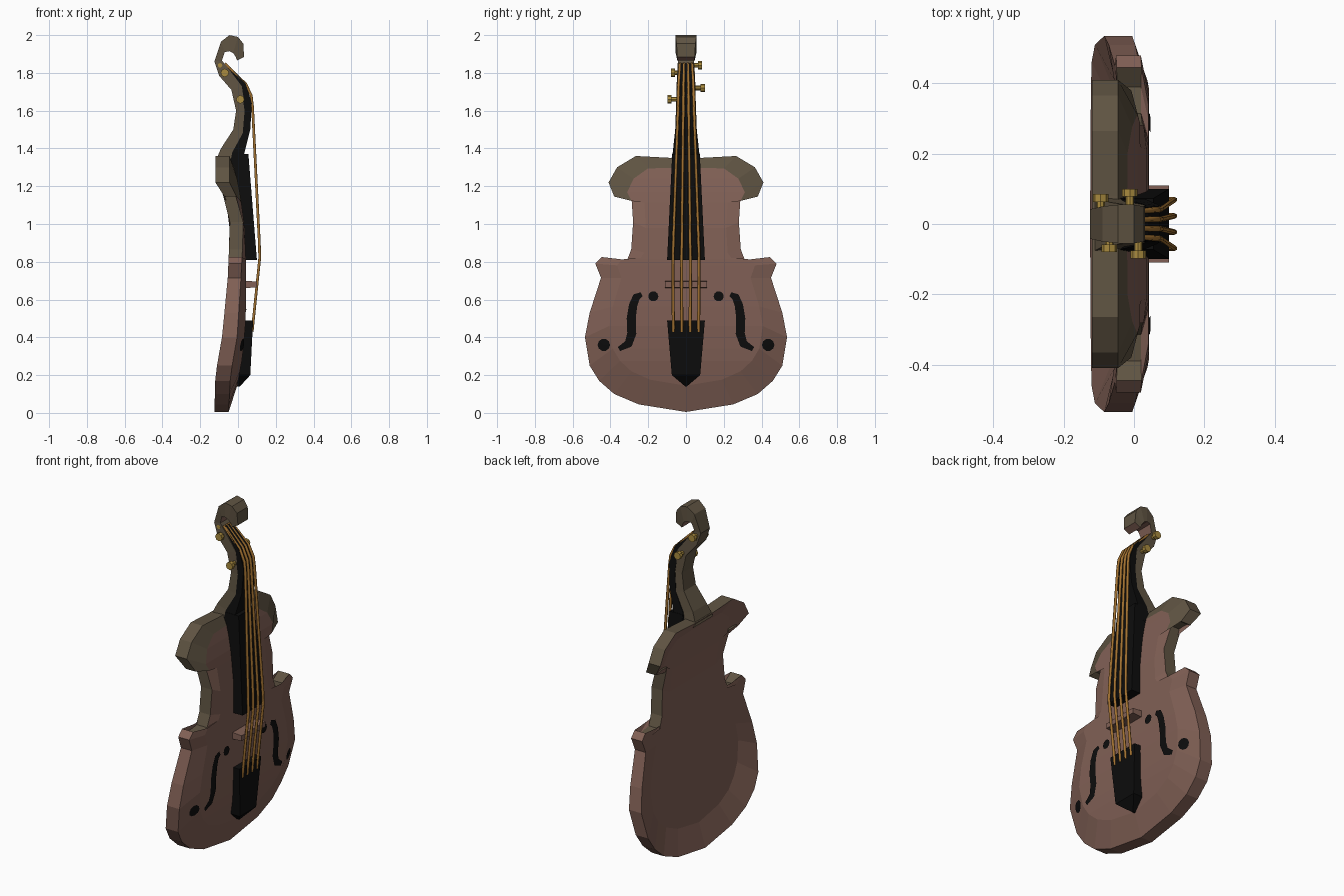
import bpy, bmesh, math
from mathutils import Vector
from mathutils.bvhtree import BVHTree

if "Cube" in bpy.data.objects:
    bpy.data.objects.remove(bpy.data.objects["Cube"])


def material(name, col):
    m = bpy.data.materials.new(name)
    m.diffuse_color = (*col, 1)
    m.use_nodes = True
    m.node_tree.nodes["Principled BSDF"].inputs["Base Color"].default_value = m.diffuse_color
    return m


RED = material("red_brown_wood", (0.22, 0.118, 0.092))
OLIVE = material("olive_brown_wood", (0.115, 0.088, 0.055))
BLACK = material("black_ebony", (0.004, 0.004, 0.004))
STRING = material("amber_string", (0.36, 0.165, 0.03))
BRASS = material("brass_peg", (0.40, 0.26, 0.05))


def make(name, verts, faces, mats, idx=None):
    me = bpy.data.meshes.new(name)
    me.from_pydata(verts, [], faces)
    for m in mats:
        me.materials.append(m)
    if idx:
        for p, i in zip(me.polygons, idx):
            p.material_index = i
    bm = bmesh.new()
    bm.from_mesh(me)
    bmesh.ops.recalc_face_normals(bm, faces=bm.faces)
    bm.to_mesh(me)
    bm.free()
    ob = bpy.data.objects.new(name, me)
    bpy.context.collection.objects.link(ob)
    return ob


def loft(name, sections, mats, inner_from=99):
    """sections: back x, back z, front x, front z, half width"""
    v, f, idx = [], [], []
    for bx, bz, fx, fz, w in sections:
        v += [(bx, -w, bz), (bx, w, bz), (fx, w, fz), (fx, -w, fz)]
    n = len(sections)
    for i in range(n - 1):
        for k in range(4):
            a, b = i * 4 + k, i * 4 + (k + 1) % 4
            f.append((a, b, b + 4, a + 4))
            idx.append(1 if k == 2 and i >= inner_from else 0)
    f += [(3, 2, 1, 0), tuple(range(n * 4 - 4, n * 4))]
    idx += [0, 1 if inner_from < 99 else 0]
    return make(name, v, f, mats, idx)


def lerp(table, z):
    if z <= table[0][0]:
        return table[0][1]
    for (a, p), (b, q) in zip(table, table[1:]):
        if z <= b:
            return p + (q - p) * (z - a) / (b - a)
    return table[-1][1]


# Body: half outline (y, z), rim depth tables (z, x)
outline = [(0, .005), (.25, .045), (.38, .1), (.46, .17), (.51, .25), (.535, .4), (.51, .53),
           (.45, .715), (.48, .79), (.445, .825), (.39, .79), (.315, .8), (.29, .865),
           (.28, 1.01), (.29, 1.16), (.35, 1.165), (.38, 1.145), (.41, 1.22),
           (.365, 1.3), (.265, 1.36), (.08, 1.35)]
rim_back = [(0, -.125), (.2, -.12), (.4, -.085), (.7, -.055), (1.0, -.042), (1.12, -.055), (1.22, -.12)]
rim_front = [(0, -.05), (.2, -.04), (.4, -.005), (.7, .015), (1.0, .03), (1.12, .005), (1.22, -.045)]
top_x = [(.14, -.005), (.3, .025), (.5, .042), (.8, .042), (1.0, .035), (1.2, .005), (1.3, -.02)]
back_x = [(.14, -.085), (.3, -.062), (.6, -.047), (1.0, -.045), (1.3, -.09)]

N = len(outline)
inner, last = [], 0
for y, z in outline:
    zi = .7 + (z - .7) * (.8 if z < .7 else .9)
    last = max(last + .004, zi)
    inner.append((y * .76, last))
# rings: front inner, front rim, back rim, back inner; each left half and right half
rings = [(inner, top_x), (outline, rim_front), (outline, rim_back), (inner, back_x)]
verts, faces, idx = [], [], []
for pts, tab in rings:
    for s in (1, -1):
        verts += [(lerp(tab, z), s * y, z) for y, z in pts]


def vid(ring, side, i):
    return ring * 2 * N + side * N + i


for side in (0, 1):
    for i in range(N - 1):
        for r in range(3):
            faces.append((vid(r, side, i), vid(r, side, i + 1), vid(r + 1, side, i + 1), vid(r + 1, side, i)))
            idx.append(1 if (r == 1 and i >= 9) or (r == 0 and i >= 15) else 0)
for r in range(3):
    faces.append((vid(r, 0, N - 1), vid(r, 1, N - 1), vid(r + 1, 1, N - 1), vid(r + 1, 0, N - 1)))
    idx.append(1 if r < 2 else 0)
for r in (0, 3):
    for i in range(N - 1):
        faces.append((vid(r, 0, i), vid(r, 0, i + 1), vid(r, 1, i + 1), vid(r, 1, i)))
        idx.append(0)
body = make("body", verts, faces, [RED, OLIVE], idx)
bm = bmesh.new()
bm.from_mesh(body.data)
bmesh.ops.remove_doubles(bm, verts=bm.verts, dist=.0005)
bmesh.ops.recalc_face_normals(bm, faces=bm.faces)
bm.to_mesh(body.data)
tree = BVHTree.FromBMesh(bm)
bm.free()


def on_top(y, z):
    hit = tree.ray_cast(Vector((1, y, z)), Vector((-1, 0, 0)))[0]
    return ((hit.x if hit else 0) + .005, y, z)


# Sound holes: thin ribbons and dots laid on the top
curve = [(.235, .628, .012), (.262, .615, .02), (.28, .57, .022), (.29, .5, .024),
         (.287, .42, .024), (.305, .365, .022), (.355, .338, .012)]
for s, side in ((1, "right"), (-1, "left")):
    v = []
    for i, (y, z, w) in enumerate(curve):
        a, b = curve[max(i - 1, 0)], curve[min(i + 1, len(curve) - 1)]
        d = Vector((b[0] - a[0], b[1] - a[1])).normalized()
        for k in (-1, 0, 1):
            v.append(on_top(s * (y - d.y * w * k), z + d.x * w * k))
    f = [(3 * i + k, 3 * i + k + 1, 3 * i + k + 4, 3 * i + k + 3)
         for i in range(len(curve) - 1) for k in (0, 1)]
    make("sound_hole_" + side, v, f, [BLACK])
    for cy, cz, r in ((.173, .617, .027), (.435, .36, .033)):
        v = [on_top(s * cy, cz)] + [on_top(s * cy + r * math.cos(t * math.pi / 5), cz + r * math.sin(t * math.pi / 5))
                                    for t in range(10)]
        make("sound_hole_dot_" + side, v, [(0, 1 + t, 1 + (t + 1) % 10) for t in range(10)], [BLACK])

# Neck with curled scroll
loft("neck_and_scroll", [
    (-.12, 1.33, -.05, 1.28, .08), (-.09, 1.40, -.03, 1.38, .065), (-.025, 1.5, .03, 1.48, .055),
    (-.01, 1.6, .04, 1.6, .05), (-.035, 1.71, .02, 1.73, .05), (-.1, 1.785, -.06, 1.835, .045),
    (-.125, 1.86, -.085, 1.865, .042), (-.09, 1.965, -.07, 1.91, .05), (-.045, 2.0, -.045, 1.915, .055),
    (.0, 1.99, -.025, 1.905, .055), (.028, 1.955, -.012, 1.885, .05), (.032, 1.885, -.005, 1.865, .046)],
    [OLIVE, RED], 6)

# Black fingerboard, neck facing and tailpiece
loft("fingerboard", [(.03, .81, .1, .81, .1), (-.03, 1.37, .055, 1.37, .073)], [BLACK])
loft("neck_facing", [
    (-.05, 1.28, .0, 1.28, .078), (-.03, 1.38, .035, 1.38, .07), (.025, 1.48, .065, 1.5, .057),
    (.035, 1.6, .073, 1.64, .052), (.015, 1.73, .04, 1.745, .048), (-.075, 1.835, -.06, 1.85, .036)], [BLACK])
loft("tailpiece", [(-.015, .14, .01, .14, .004), (.0, .2, .065, .2, .075), (.03, .49, .08, .49, .1)], [BLACK])

# Bridge
loft("bridge", [(.03, .66, .1, .665, .11), (.03, .7, .1, .695, .11)], [RED])

# Strings
for i in range(4):
    t = (i - 1.5) / 1.5
    cu = bpy.data.curves.new("string", 'CURVE')
    cu.dimensions = '3D'
    cu.bevel_depth = .008
    cu.bevel_resolution = 1
    cu.use_fill_caps = True
    sp = cu.splines.new('POLY')
    path = [(.075, .067, .43), (.115, .069, .82), (.113, .067, .9), (.077, .042, 1.62),
            (.07, .041, 1.68), (.042, .039, 1.74), (-.07, .032, 1.85)]
    sp.points.add(len(path) - 1)
    for p, (x, y, z) in zip(sp.points, path):
        p.co = (x, y * t, z, 1)
    cu.materials.append(STRING)
    bpy.context.collection.objects.link(bpy.data.objects.new("string", cu))


# Tuning pegs: shaft and wider head
def rod(name, x, y0, y1, z, r, mat):
    bpy.ops.mesh.primitive_cylinder_add(vertices=8, radius=r, depth=abs(y1 - y0),
                                        location=(x, (y0 + y1) / 2, z), rotation=(math.pi / 2, 0, 0))
    bpy.context.object.name = name
    bpy.context.object.data.materials.append(mat)


for x, z, s, end in ((-.095, 1.84, 1, .085), (-.07, 1.8, -1, .08), (-.012, 1.72, 1, .1), (.012, 1.66, -1, .098)):
    rod("peg_shaft", x, -s * .045, s * (end - .015), z, .012, BRASS)
    rod("peg_head", x, s * (end - .022), s * end, z, .022, BRASS)
